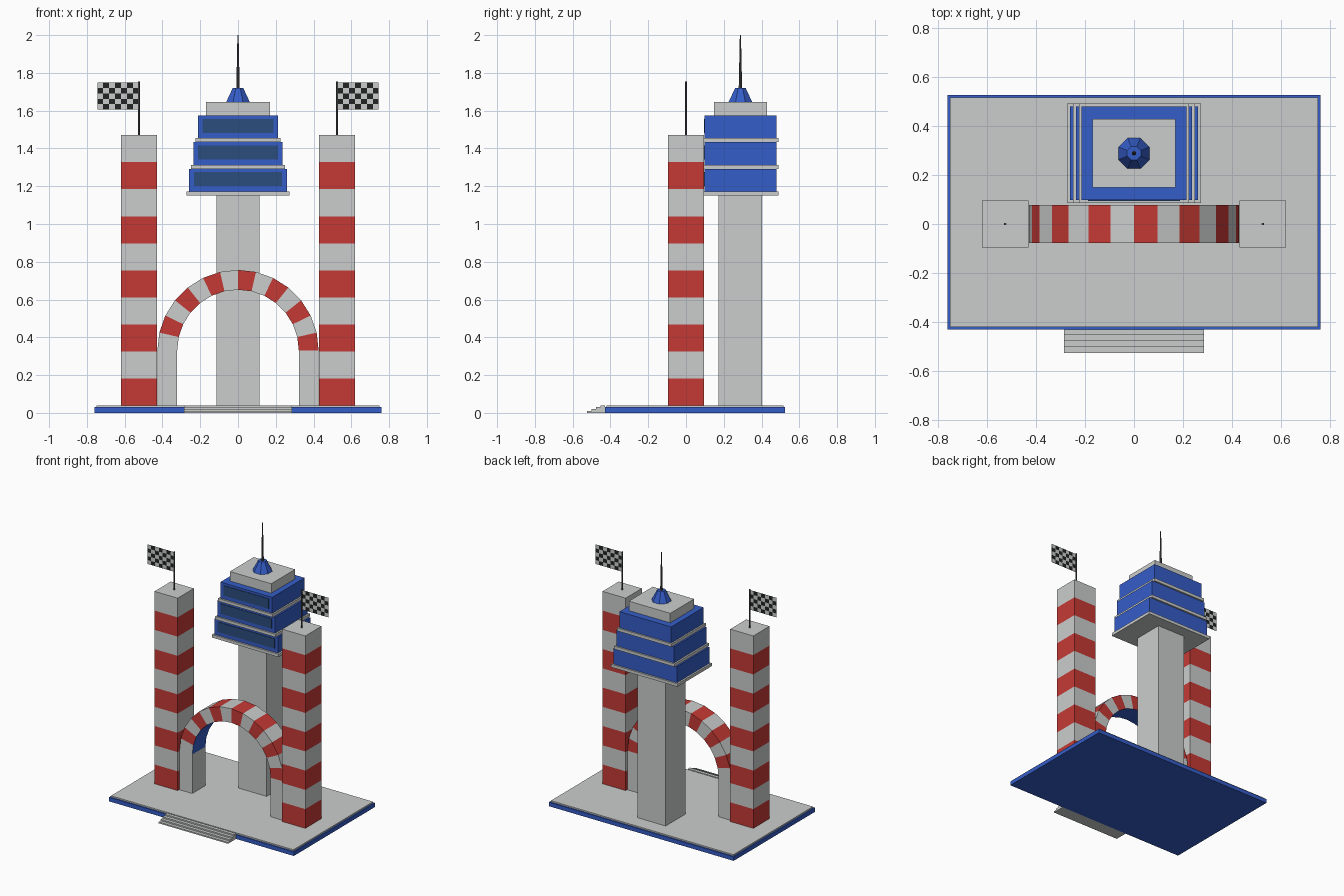
import bpy, bmesh, math
from mathutils import Vector

if "Cube" in bpy.data.objects:
    bpy.data.objects.remove(bpy.data.objects["Cube"])


def material(name, rgb):
    m = bpy.data.materials.new(name)
    m.diffuse_color = (*rgb, 1)
    m.use_nodes = True
    m.node_tree.nodes["Principled BSDF"].inputs["Base Color"].default_value = m.diffuse_color
    return m


GREY = material("light_grey", (0.60, 0.61, 0.61))
RED = material("red", (0.56, 0.042, 0.035))
BLUE = material("blue", (0.035, 0.11, 0.58))
WINDOW = material("window_blue", (0.025, 0.075, 0.20))
BLACK = material("black", (0.015, 0.017, 0.017))
POLE = material("pole_grey", (0.08, 0.08, 0.085))


def finish(name, bm, *mats):
    bmesh.ops.recalc_face_normals(bm, faces=bm.faces[:])
    me = bpy.data.meshes.new(name)
    bm.to_mesh(me)
    bm.free()
    for m in mats:
        me.materials.append(m)
    ob = bpy.data.objects.new(name, me)
    bpy.context.collection.objects.link(ob)
    return ob


def box_bm(x0, x1, y0, y1, z0, z1):
    bm = bmesh.new()
    bmesh.ops.create_cube(bm, size=1)
    for v in bm.verts:
        v.co = Vector(((x0 + x1) / 2 + v.co.x * (x1 - x0),
                       (y0 + y1) / 2 + v.co.y * (y1 - y0),
                       (z0 + z1) / 2 + v.co.z * (z1 - z0)))
    return bm


def box(name, mat, *dims):
    return finish(name, box_bm(*dims), mat)


def cone(name, mat, x, y, z0, z1, r0, r1, sides, turn=0.0):
    bm = bmesh.new()
    bmesh.ops.create_cone(bm, cap_ends=True, segments=sides,
                          radius1=r0, radius2=r1, depth=z1 - z0)
    c, s = math.cos(turn), math.sin(turn)
    for v in bm.verts:
        px, py, pz = v.co
        v.co = (x + c * px - s * py, y + s * px + c * py, pz + (z0 + z1) / 2)
    return finish(name, bm, mat)


# base slab, paving and front steps
box("base", BLUE, -0.76, 0.76, -0.43, 0.525, 0, 0.03)
box("paving", GREY, -0.75, 0.75, -0.42, 0.515, 0.03, 0.04)
for i in range(4):
    box(f"step_{i + 1}", GREY, -0.285, 0.285, -0.525 + 0.024 * i, -0.429,
        0.01 * i, 0.01 * (i + 1))

# striped pillars with flags
BAND = 0.143
for side, label in ((-1, "left"), (1, "right")):
    xa, xb = sorted((side * 0.43, side * 0.62))
    bm = box_bm(xa, xb, -0.095, 0.095, 0.04, 0.04 + 10 * BAND)
    for k in range(1, 10):
        bmesh.ops.bisect_plane(bm, geom=bm.verts[:] + bm.edges[:] + bm.faces[:],
                               plane_co=(0, 0, 0.04 + k * BAND), plane_no=(0, 0, 1))
    for f in bm.faces:
        if abs(f.normal.z) < 0.5:
            band = int((f.calc_center_median().z - 0.04) / BAND)
            f.material_index = 1 if band % 2 == 0 else 0
    finish(f"{label}_pillar", bm, GREY, RED)

    cone(f"{label}_flag_pole", POLE, side * 0.525, 0, 1.47, 1.755, 0.005, 0.005, 8)

    # chequered flag: 7 x 5 cells
    bm = bmesh.new()
    cols, rows = 7, 5
    grid = [[bm.verts.new((side * (0.525 + 0.22 * i / cols), 0, 1.605 + 0.145 * j / rows))
             for j in range(rows + 1)] for i in range(cols + 1)]
    for i in range(cols):
        for j in range(rows):
            f = bm.faces.new((grid[i][j], grid[i + 1][j],
                              grid[i + 1][j + 1], grid[i][j + 1]))
            f.material_index = (i + j) % 2
    flag = finish(f"{label}_flag", bm, GREY, BLACK)
    sol = flag.modifiers.new("thickness", 'SOLIDIFY')
    sol.thickness = 0.002
    sol.offset = 0

    # straight leg of the arch
    xa, xb = sorted((side * 0.322, side * 0.427))
    box(f"{label}_arch_leg", GREY, xa, xb, -0.077, 0.077, 0.04, 0.33)

# striped half-round arch with a blue underside
N = 14
bm = bmesh.new()
rings = []
for i in range(N + 1):
    a = math.pi * i / N
    rings.append([bm.verts.new((r * math.cos(a), y, 0.33 + r * math.sin(a)))
                  for r, y in ((0.322, -0.077), (0.427, -0.077),
                               (0.427, 0.077), (0.322, 0.077))])
for i in range(N):
    for k in range(4):
        n = (k + 1) % 4
        f = bm.faces.new((rings[i][k], rings[i][n], rings[i + 1][n], rings[i + 1][k]))
        f.material_index = 2 if k == 3 else (i + 1) % 2
bm.faces.new(rings[0])
bm.faces.new(rings[-1])
finish("arch", bm, GREY, RED, BLUE)

# control tower: shaft, three stacked cabins on slabs, roof
CY = 0.288
box("tower_shaft", GREY, -0.115, 0.115, CY - 0.115, CY + 0.115, 0.04, 1.15)
for i in range(3):
    z = 1.15 + 0.1415 * i
    slab, cabin = 0.273 - 0.0245 * i, 0.26 - 0.0235 * i
    box(f"cabin_slab_{i + 1}", GREY, -slab, slab, CY - 0.202, CY + 0.202, z, z + 0.022)
    box(f"cabin_{i + 1}", BLUE, -cabin, cabin, CY - 0.19, CY + 0.19, z + 0.022, z + 0.1415)
    w = cabin - 0.026
    box(f"cabin_window_{i + 1}", WINDOW, -w, w, CY - 0.194, CY - 0.188,
        z + 0.05, z + 0.124)
box("roof_block", GREY, -0.17, 0.17, CY - 0.14, CY + 0.14, 1.5745, 1.645)
cone("antenna_base", BLUE, 0, CY, 1.645, 1.72, 0.068, 0.03, 8, math.pi / 8)
cone("antenna", POLE, 0, CY, 1.72, 2.0, 0.009, 0.003, 8)
